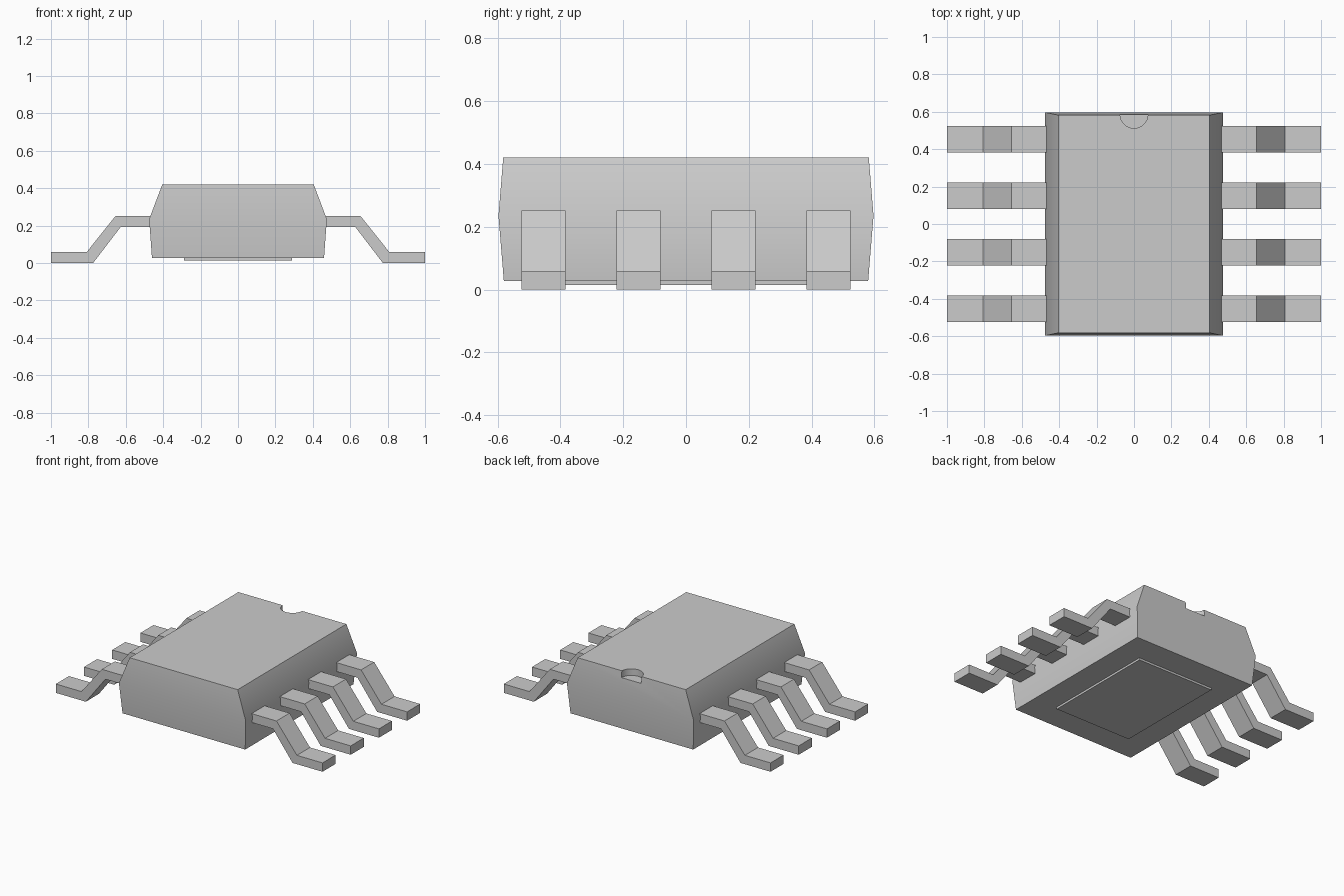
import bpy, bmesh

default = bpy.data.objects.get("Cube")
if default:
    bpy.data.objects.remove(default, do_unlink=True)

grey = bpy.data.materials.new("plain grey")
grey.use_nodes = True
GREY = (0.6, 0.6, 0.6, 1)
grey.diffuse_color = GREY
grey.node_tree.nodes["Principled BSDF"].inputs["Base Color"].default_value = GREY


def add_object(name, bm):
    bmesh.ops.recalc_face_normals(bm, faces=bm.faces)
    mesh = bpy.data.meshes.new(name)
    bm.to_mesh(mesh)
    bm.free()
    mesh.materials.append(grey)
    obj = bpy.data.objects.new(name, mesh)
    bpy.context.collection.objects.link(obj)
    return obj


def stacked(name, levels):
    """Solid through rectangles given as (half x, half y, z)."""
    bm = bmesh.new()
    rings = [[bm.verts.new((sx * hx, sy * hy, z))
              for sx, sy in ((-1, -1), (1, -1), (1, 1), (-1, 1))]
             for hx, hy, z in levels]
    for low, high in zip(rings, rings[1:]):
        for i in range(4):
            j = (i + 1) % 4
            bm.faces.new((low[i], low[j], high[j], high[i]))
    bm.faces.new(rings[0][::-1])
    bm.faces.new(rings[-1])
    return add_object(name, bm)


# Moulded body, drafted above and below its parting line
body = stacked("body", [(0.46, 0.58, 0.028), (0.475, 0.597, 0.235), (0.405, 0.582, 0.42)])

# Half-round notch in the top of the back edge
bpy.ops.mesh.primitive_cylinder_add(vertices=48, radius=0.074, depth=0.1,
                                    location=(0, 0.586, 0.425))
cutter = bpy.context.object
cutter.name = "notch_cutter"
cutter.hide_render = True
cutter.data.materials.append(grey)
notch = body.modifiers.new("notch", "BOOLEAN")
notch.operation = "DIFFERENCE"
notch.solver = "EXACT"
notch.object = cutter
bpy.ops.object.select_all(action="DESELECT")
body.select_set(True)
bpy.context.view_layer.objects.active = body
bpy.ops.object.modifier_apply(modifier=notch.name)
bpy.data.objects.remove(cutter, do_unlink=True)
bpy.ops.object.shade_smooth_by_angle(angle=0.524)

# Thermal pad under the body
stacked("bottom_pad", [(0.288, 0.395, 0.014), (0.288, 0.395, 0.04)])

# Gull-wing leads: bent strip profile, extruded along y
PROFILE = [(0.45, 0.252), (0.655, 0.252), (0.808, 0.06), (1, 0.06),
           (1, 0), (0.775, 0), (0.628, 0.192), (0.45, 0.192)]


def lead(name, side, y, width=0.14):
    bm = bmesh.new()
    face = bm.faces.new([bm.verts.new((side * x, y - width / 2, z)) for x, z in PROFILE])
    out = bmesh.ops.extrude_face_region(bm, geom=[face])["geom"]
    bmesh.ops.translate(bm, vec=(0, width, 0),
                        verts=[v for v in out if isinstance(v, bmesh.types.BMVert)])
    return add_object(name, bm)


for label, side in (("left", 1), ("right", -1)):
    for i in range(4):
        lead(f"{label}_lead_{i + 1}", side, (i - 1.5) * 0.302)
